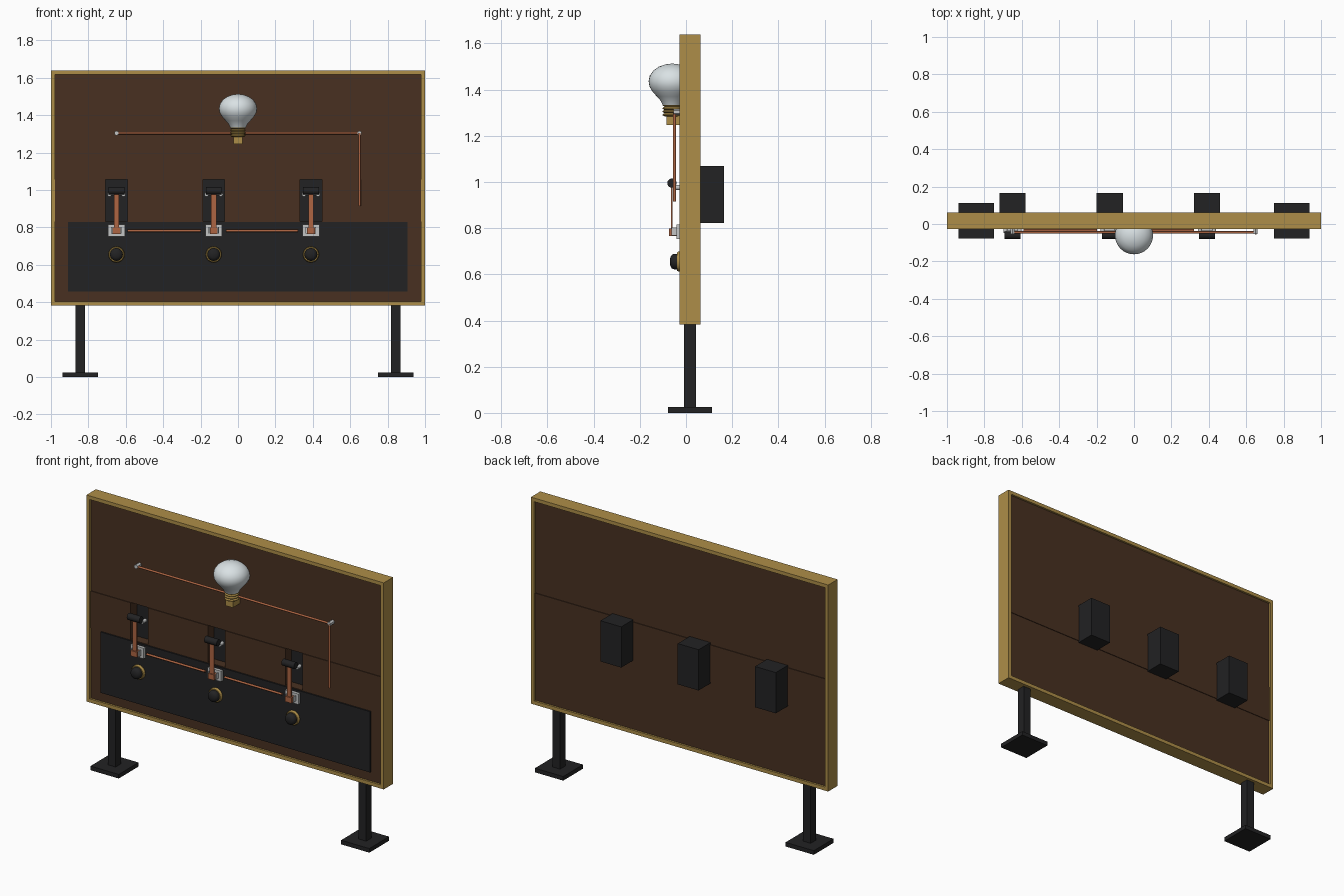
import bpy, bmesh, math
from mathutils import Matrix, Vector

if "Cube" in bpy.data.objects:
    bpy.data.objects.remove(bpy.data.objects["Cube"])


def material(name, rgb):
    m = bpy.data.materials.new(name)
    m.diffuse_color = (*rgb, 1)
    m.use_nodes = True
    m.node_tree.nodes["Principled BSDF"].inputs["Base Color"].default_value = m.diffuse_color
    return m


GOLD = material("brass", (0.42, 0.27, 0.065))
BROWN = material("dark_wood", (0.065, 0.030, 0.015))
BLACK = material("black", (0.016, 0.016, 0.017))
COPPER = material("copper", (0.42, 0.13, 0.055))
SILVER = material("silver", (0.55, 0.56, 0.56))
GLASS = material("glass", (0.70, 0.76, 0.78))


def finish(name, bm, mat, smooth=False):
    bmesh.ops.recalc_face_normals(bm, faces=bm.faces)
    mesh = bpy.data.meshes.new(name)
    bm.to_mesh(mesh)
    bm.free()
    ob = bpy.data.objects.new(name, mesh)
    bpy.context.collection.objects.link(ob)
    mesh.materials.append(mat)
    if smooth:
        bpy.ops.object.select_all(action='DESELECT')
        ob.select_set(True)
        bpy.context.view_layer.objects.active = ob
        bpy.ops.object.shade_smooth_by_angle(angle=math.radians(40))
    return ob


def box(name, x, y, z, mat):
    """Box from (min, max) pairs."""
    bm = bmesh.new()
    bmesh.ops.create_cube(bm, size=1)
    for v in bm.verts:
        v.co = [(a + b) / 2 + c * (b - a) for (a, b), c in zip((x, y, z), v.co)]
    return finish(name, bm, mat)


def rod(name, p, q, r, mat, sides=16):
    """Cylinder between two points."""
    p, q = Vector(p), Vector(q)
    d = q - p
    m = Matrix.Translation((p + q) / 2) @ d.to_track_quat('Z', 'Y').to_matrix().to_4x4()
    bm = bmesh.new()
    bmesh.ops.create_cone(bm, cap_ends=True, segments=sides, radius1=r, radius2=r,
                          depth=d.length, matrix=m)
    return finish(name, bm, mat, True)


def lathe(name, profile, place, mat, sides=32):
    """Spin (radius, height) points around z, then place the result."""
    bm = bmesh.new()
    vs = [bm.verts.new((r, 0, h)) for r, h in profile]
    es = [bm.edges.new(e) for e in zip(vs, vs[1:])]
    bmesh.ops.spin(bm, geom=vs + es, cent=(0, 0, 0), axis=(0, 0, 1),
                   angle=math.tau, steps=sides)
    bmesh.ops.remove_doubles(bm, verts=bm.verts, dist=1e-5)
    bm.transform(place)
    return finish(name, bm, mat, True)


SWITCH_X = (-0.65, -0.13, 0.39)
FY = (-0.028, 0.062)      # frame depth

# Frame
box("frame_top", (-1, 1), FY, (1.616, 1.638), GOLD)
box("frame_bottom", (-1, 1), FY, (0.382, 0.404), GOLD)
for s, side in ((-1, "left"), (1, "right")):
    box("frame_" + side, sorted((s, s * 0.978)), FY, (0.404, 1.616), GOLD)
    # Legs and feet
    xc = s * 0.843
    box("leg_" + side, (xc - 0.026, xc + 0.026), (-0.009, 0.043), (0.02, 0.384), BLACK)
    box("foot_" + side, (xc - 0.095, xc + 0.095), (-0.078, 0.112), (0, 0.025), BLACK)

# Back boards, with a middle strip that leaves openings for the switches
box("upper_board", (-0.98, 0.98), (-0.016, 0.05), (1.057, 1.618), BROWN)
box("lower_board", (-0.98, 0.98), (-0.016, 0.05), (0.402, 0.832), BROWN)
edges = [-0.98] + [x + d for x in SWITCH_X for d in (-0.058, 0.058)] + [0.98]
for a, b in zip(edges[::2], edges[1::2]):
    box("middle_strip", (a, b), (-0.02, 0.054), (0.832, 1.057), BROWN)

# Black control plate
box("control_plate", (-0.908, 0.906), (-0.024, 0), (0.458, 0.828), BLACK)

for x in SWITCH_X:
    # Housing behind the board
    box("switch_housing", (x - 0.07, x + 0.07), (0.04, 0.165), (0.822, 1.07), BLACK)
    # Hinge plate with forks
    box("hinge_plate", (x - 0.045, x + 0.045), (-0.042, -0.02), (0.752, 0.816), SILVER)
    for s in (-1, 1):
        box("hinge_fork", sorted((x + s * 0.022, x + s * 0.028)), (-0.062, -0.04),
            (0.768, 0.802), SILVER)
        rod("contact_clip", (x + s * 0.038, -0.048, 0.976), (x + s * 0.038, -0.016, 0.976),
            0.011, SILVER, 12)
    rod("contact_bar", (x - 0.045, -0.04, 0.976), (x + 0.045, -0.04, 0.976), 0.006, SILVER, 8)
    box("hinge_block", (x - 0.021, x + 0.021), (-0.074, -0.04), (0.765, 0.798), COPPER)
    # Blade and handle
    box("switch_blade", (x - 0.014, x + 0.014), (-0.066, -0.059), (0.785, 0.985), COPPER)
    rod("switch_handle", (x - 0.042, -0.061, 0.995), (x + 0.042, -0.061, 0.995), 0.02, BLACK)
    # Push button with brass ring
    face = Matrix.Translation((x, -0.02, 0.655)) @ Matrix.Rotation(math.pi / 2, 4, 'X')
    lathe("button_ring", [(0, 0), (0.043, 0), (0.043, 0.014), (0.039, 0.019), (0, 0.019)],
          face, GOLD)
    lathe("button_dome", [(0.034, 0.015), (0.034, 0.03), (0.03, 0.041), (0.018, 0.048),
                          (0, 0.05)], face, BLACK)

# Copper links between the switches
for a, b in ((-0.59, -0.197), (-0.065, 0.321)):
    rod("switch_link", (a, -0.034, 0.782), (b, -0.034, 0.782), 0.0065, COPPER, 12)

# Lamp wiring and its terminals
rod("lamp_wire", (-0.65, -0.045, 1.304), (0.65, -0.045, 1.304), 0.0065, COPPER, 12)
rod("drop_wire", (0.65, -0.05, 0.915), (0.65, -0.05, 1.304), 0.0065, COPPER, 12)
for x in (-0.65, 0.65):
    rod("terminal", (x, -0.054, 1.304), (x, -0.01, 1.304), 0.013, SILVER, 6)

# Light bulb, threaded base and socket block
at = Matrix.Translation((0, -0.06, 0))
lathe("bulb", [(0, 1.513), (0.03, 1.509), (0.058, 1.499), (0.082, 1.482), (0.097, 1.46),
               (0.102, 1.436), (0.098, 1.413), (0.085, 1.391), (0.066, 1.37),
               (0.05, 1.352), (0.041, 1.333), (0, 1.333)], at, GLASS)
thread = [(0, 1.34)]
for i in range(4):
    z = 1.34 - i * 0.014
    thread += [(0.033, z), (0.041, z - 0.005), (0.041, z - 0.009), (0.033, z - 0.014)]
lathe("bulb_thread", thread + [(0, 1.284)], at, GOLD)
box("bulb_socket", (-0.024, 0.024), (-0.084, -0.015), (1.247, 1.288), GOLD)
